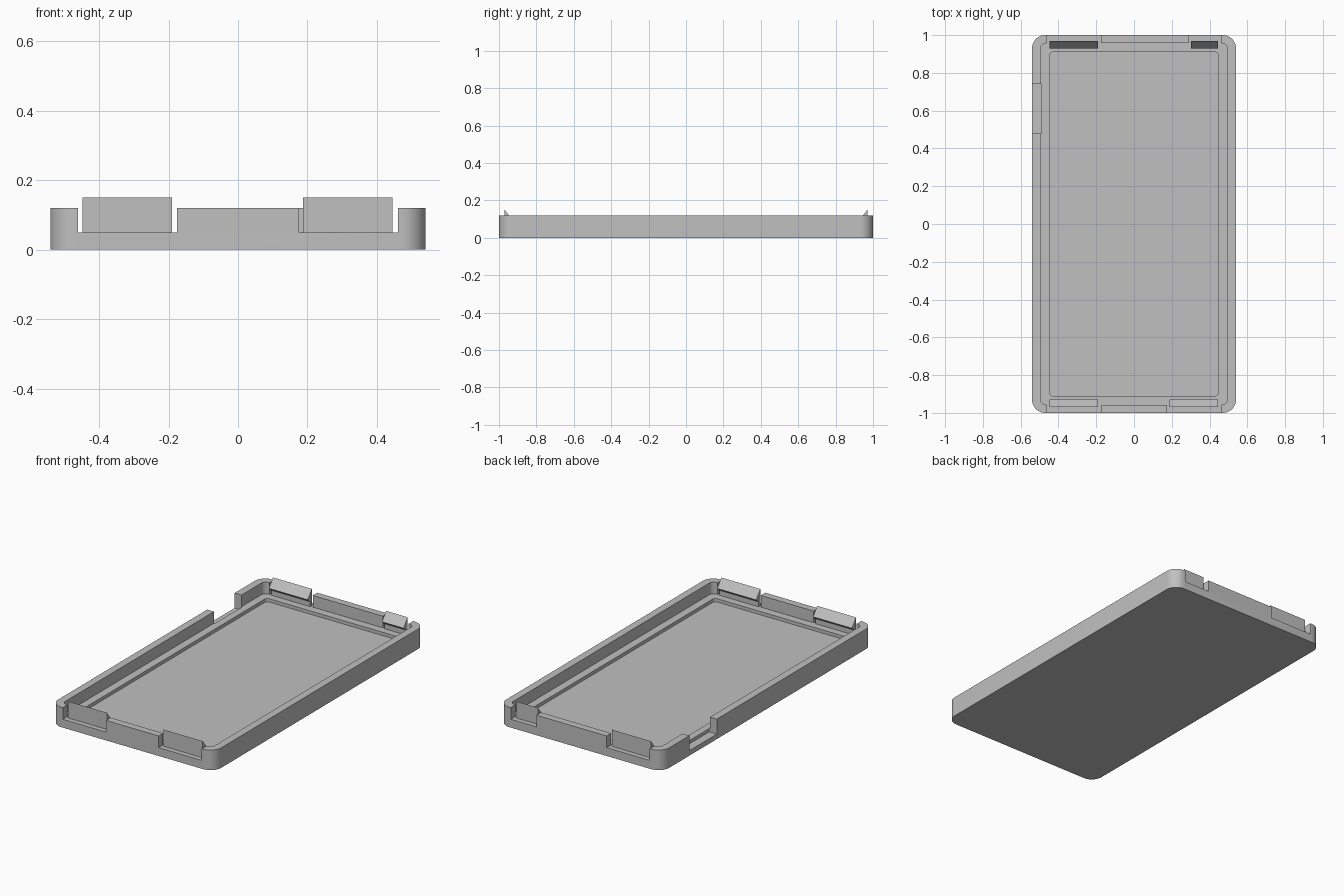
import bpy, bmesh
from math import sin, cos, pi

cube = bpy.data.objects.get("Cube")
if cube:
    bpy.data.objects.remove(cube, do_unlink=True)

grey = bpy.data.materials.new("plain grey")
grey.use_nodes = True
colour = (0.53, 0.53, 0.53, 1)
grey.diffuse_color = colour
grey.node_tree.nodes["Principled BSDF"].inputs["Base Color"].default_value = colour


def prism(name, points, direction):
    """Sweep a flat outline along a direction into a solid."""
    bm = bmesh.new()
    face = bm.faces.new([bm.verts.new(p) for p in points])
    swept = bmesh.ops.extrude_face_region(bm, geom=[face])["geom"]
    verts = [v for v in swept if isinstance(v, bmesh.types.BMVert)]
    bmesh.ops.translate(bm, verts=verts, vec=direction)
    bmesh.ops.recalc_face_normals(bm, faces=bm.faces)
    mesh = bpy.data.meshes.new(name)
    bm.to_mesh(mesh)
    bm.free()
    mesh.materials.append(grey)
    obj = bpy.data.objects.new(name, mesh)
    bpy.context.collection.objects.link(obj)
    return obj


def rounded_slab(name, hx, hy, r, z0, z1, steps=10):
    points = []
    for q, (sx, sy) in enumerate([(1, 1), (-1, 1), (-1, -1), (1, -1)]):
        for i in range(steps + 1):
            a = (q + i / steps) * pi / 2
            points.append((sx * (hx - r) + r * cos(a), sy * (hy - r) + r * sin(a), z0))
    return prism(name, points, (0, 0, z1 - z0))


def box(name, x0, x1, y0, y1, z0, z1):
    points = [(x0, y0, z0), (x1, y0, z0), (x1, y1, z0), (x0, y1, z0)]
    return prism(name, points, (0, 0, z1 - z0))


def cut(target, cutter):
    cutter.hide_render = True
    mod = target.modifiers.new("cut", "BOOLEAN")
    mod.operation = "DIFFERENCE"
    mod.solver = "EXACT"
    mod.object = cutter
    bpy.context.view_layer.objects.active = target
    bpy.ops.object.modifier_apply(modifier=mod.name)
    bpy.data.objects.remove(cutter, do_unlink=True)


LEDGE, FLOOR, RIM, CLIP_TOP = 0.05, 0.03, 0.12, 0.15

# Tray with a stepped hollow
tray = rounded_slab("tray", 0.54, 1.0, 0.07, 0, RIM)
cut(tray, rounded_slab("recess", 0.495, 0.957, 0.03, LEDGE, 0.2))
cut(tray, rounded_slab("pocket", 0.448, 0.91, 0.018, FLOOR, 0.2))

# Clips standing in rim notches: name, side in y, notch span, clip span
clips = [
    ("front_right", -1, (-0.46, -0.175), (-0.447, -0.19)),
    ("front_left", -1, (0.175, 0.46), (0.187, 0.445)),
    ("back_right", 1, (-0.46, -0.175), (-0.447, -0.19)),
    ("back_left", 1, (0.29, 0.46), (0.302, 0.445)),
]
hook = [(0.97, 0.04), (0.97, CLIP_TOP), (0.93, 0.10), (0.953, 0.08), (0.953, 0.04)]
for name, side, notch, span in clips:
    y0, y1 = sorted((side * 0.94, side * 1.1))
    cut(tray, box("notch", *notch, y0, y1, LEDGE, 0.2))
    prism(name + "_clip", [(span[0], side * y, z) for y, z in hook],
          (span[1] - span[0], 0, 0))

# Side opening, a little lower than the ledge
cut(tray, box("side_opening", -0.6, -0.49, 0.48, 0.74, FLOOR, 0.2))

# Smooth corners, crisp edges
bpy.ops.object.select_all(action="DESELECT")
tray.select_set(True)
bpy.context.view_layer.objects.active = tray
bpy.ops.object.shade_smooth_by_angle(angle=pi / 6)
